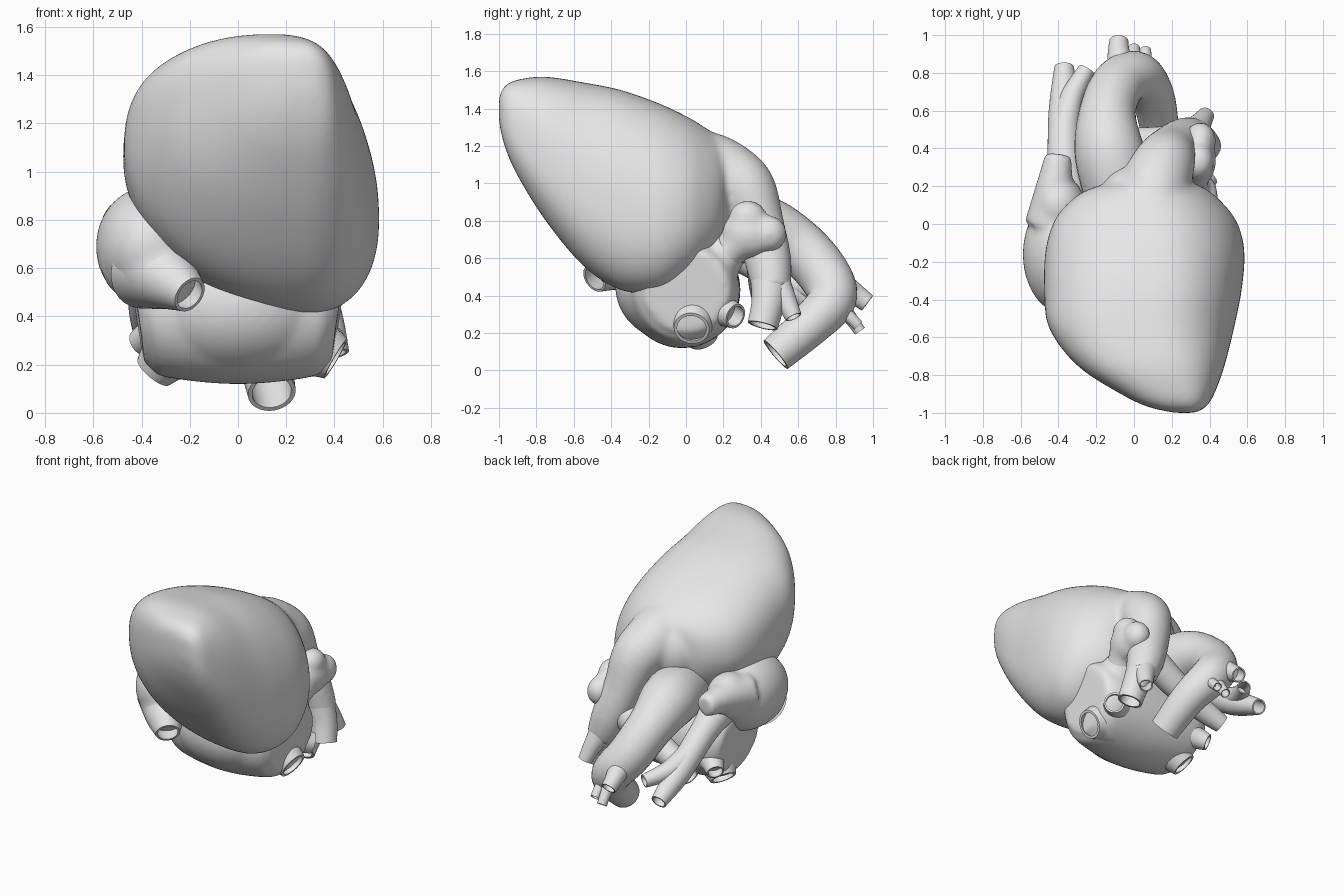
import bpy
import bmesh
import math
from mathutils import Vector, Matrix

cube = bpy.data.objects.get("Cube")
if cube:
    bpy.data.objects.remove(cube, do_unlink=True)

grey = bpy.data.materials.new("plain_grey")
grey.use_nodes = True
tone = (0.8, 0.8, 0.8, 1)
grey.diffuse_color = tone
grey.node_tree.nodes["Principled BSDF"].inputs["Base Color"].default_value = tone

SIDES = 32


def finish(name, bm):
    """Turn a bmesh into a smooth shaded object."""
    bmesh.ops.recalc_face_normals(bm, faces=bm.faces)
    mesh = bpy.data.meshes.new(name)
    bm.to_mesh(mesh)
    bm.free()
    mesh.materials.append(grey)
    obj = bpy.data.objects.new(name, mesh)
    bpy.context.collection.objects.link(obj)
    bpy.ops.object.select_all(action='DESELECT')
    obj.select_set(True)
    bpy.context.view_layer.objects.active = obj
    bpy.ops.object.shade_smooth_by_angle(angle=math.radians(45))
    return obj


def spline(keys, steps=6):
    """Smooth curve through tuples of any length."""
    out = []
    last = len(keys) - 1
    for i in range(last):
        a, b, c, d = (keys[min(max(i + k, 0), last)] for k in (-1, 0, 1, 2))
        for s in range(steps):
            t = s / steps
            out.append([q + t / 2 * (r - p + t * (2 * p - 5 * q + 4 * r - w
                        + t * (3 * q - p - 3 * r + w)))
                        for p, q, r, w in zip(a, b, c, d)])
    return out + [list(keys[-1])]


def skin(bm, rings):
    """Bridge rings of points and cap both ends."""
    loops = [[bm.verts.new(p) for p in ring] for ring in rings]
    for low, high in zip(loops, loops[1:]):
        for i in range(len(low)):
            j = (i + 1) % len(low)
            bm.faces.new((low[i], low[j], high[j], high[i]))
    bm.faces.new(loops[0])
    bm.faces.new(loops[-1])


def tube_rings(keys, bore=False):
    """Rings round a path of (x, y, z, radius), with a hollow open end."""
    path = spline(keys)
    pts = [Vector(p[:3]) for p in path]
    rings, frames = [], []
    side = None
    for i, p in enumerate(pts):
        way = (pts[min(i + 1, len(pts) - 1)] - pts[max(i - 1, 0)]).normalized()
        side = way.orthogonal() if side is None else side - way * side.dot(way)
        side.normalize()
        frames.append((p, side.copy(), way.cross(side), path[i][3]))
    if bore:
        frames += [(p, u, v, r * 0.82) for p, u, v, r in frames[:-8:-1]]
    for p, u, v, r in frames:
        turn = [math.tau * k / SIDES for k in range(SIDES)]
        rings.append([p + r * (u * math.cos(a) + v * math.sin(a)) for a in turn])
    return rings


def vessel(name, *branches):
    bm = bmesh.new()
    for keys in branches:
        skin(bm, tube_rings(keys, bore=True))
    return finish(name, bm)


def blob(name, lobes, shells):
    """Ellipsoids and skinned shells melted into one soft body."""
    bm = bmesh.new()
    for centre, size in lobes:
        bmesh.ops.create_uvsphere(
            bm, u_segments=32, v_segments=20, radius=1,
            matrix=Matrix.Translation(centre) @ Matrix.Diagonal((*size, 1)))
    for rings in shells:
        skin(bm, rings)
    obj = finish(name, bm)
    melt = obj.modifiers.new("melt", 'REMESH')
    melt.mode = 'VOXEL'
    melt.voxel_size = 0.016
    melt.use_smooth_shade = True
    soften = obj.modifiers.new("soften", 'SMOOTH')
    soften.factor = 0.5
    soften.iterations = 14
    return obj


def power(n, e):
    return math.copysign(abs(n) ** e, n)


# Ventricles: sections along y as (y, x min, x max, z min, z max)
sections = [
    (-1.0, 0.22, 0.32, 1.33, 1.46), (-0.97, 0.08, 0.38, 1.2, 1.52),
    (-0.9, -0.07, 0.425, 1.04, 1.555), (-0.75, -0.3, 0.48, 0.8, 1.57),
    (-0.55, -0.45, 0.53, 0.56, 1.54), (-0.35, -0.475, 0.57, 0.43, 1.5),
    (-0.15, -0.47, 0.585, 0.42, 1.43), (0.0, -0.43, 0.55, 0.5, 1.36),
    (0.1, -0.36, 0.48, 0.58, 1.3), (0.18, -0.25, 0.39, 0.67, 1.24),
    (0.23, -0.08, 0.28, 0.8, 1.18),
]
body = []
for y, x0, x1, z0, z1 in spline(sections, 5):
    ring = []
    fade = (y + 1) / 1.2
    for k in range(64):
        c, s = math.cos(math.tau * k / 64), math.sin(math.tau * k / 64)
        # The widest points sit off centre, which leans the section
        mid_x = x0 + (x1 - x0) * (0.56 if s > 0 else 0.72)
        mid_z = z0 + (z1 - z0) * (0.38 if c > 0 else 0.6)
        # Blunt at the apex, flatter on two corners towards the base
        if s > 0:
            e = 0.72 + 0.33 * fade if c > 0 else 0.8
        else:
            e = 0.87 if c > 0 else 0.78 + 0.42 * fade
        reach_x = x1 - mid_x if c > 0 else mid_x - x0
        reach_z = z1 - mid_z if s > 0 else mid_z - z0
        ring.append((mid_x + power(c, e) * reach_x, y, mid_z + power(s, e) * reach_z))
    body.append(ring)

# Pulmonary trunk grows smoothly out of the ventricles
trunk = [(0.1, -0.05, 1.1, 0.2), (0.1, 0.1, 1.08, 0.2), (0.12, 0.22, 1.04, 0.185),
         (0.16, 0.32, 0.96, 0.165), (0.2, 0.39, 0.78, 0.135),
         (0.27, 0.44, 0.58, 0.125), (0.33, 0.46, 0.42, 0.1)]
blob("ventricles_and_pulmonary_trunk", [((0.02, 0.17, 0.99), (0.19, 0.14, 0.2))],
     [body, tube_rings(trunk)])
vessel("left_pulmonary_artery",
       [(0.29, 0.45, 0.52, 0.11), (0.35, 0.44, 0.37, 0.09), (0.38, 0.41, 0.24, 0.082)],
       [(0.3, 0.46, 0.5, 0.09), (0.35, 0.53, 0.38, 0.06), (0.38, 0.575, 0.285, 0.045)])
vessel("right_pulmonary_artery",
       [(0.2, 0.42, 0.62, 0.1), (0.0, 0.42, 0.5, 0.09), (-0.2, 0.43, 0.4, 0.08),
        (-0.36, 0.46, 0.32, 0.06)])

# Left atrium: a wide barrel behind the ventricles
blob("left_atrium",
     [((0, -0.05, 0.45), (0.41, 0.33, 0.3))],
     [tube_rings([(-0.42, 0.0, 0.42, 0.22), (-0.32, 0.0, 0.43, 0.28),
                  (0, -0.02, 0.43, 0.312), (0.32, 0.0, 0.43, 0.28),
                  (0.42, 0.0, 0.42, 0.22)]),
      tube_rings([(0.15, 0.0, 0.45, 0.2), (0.24, 0.12, 0.55, 0.16),
                  (0.3, 0.25, 0.66, 0.1)])])

# Pulmonary veins on both sides of the left atrium
vessel("left_pulmonary_veins",
       [(0.22, 0.03, 0.3, 0.17), (0.34, 0.035, 0.26, 0.12), (0.405, 0.03, 0.225, 0.095)],
       [(0.18, 0.1, 0.38, 0.14), (0.32, 0.2, 0.32, 0.085), (0.39, 0.265, 0.29, 0.068)])
vessel("right_pulmonary_veins",
       [(-0.2, 0.03, 0.33, 0.17), (-0.29, 0.06, 0.24, 0.12), (-0.35, 0.09, 0.17, 0.085)],
       [(-0.2, 0.1, 0.38, 0.14), (-0.34, 0.2, 0.33, 0.08), (-0.41, 0.26, 0.29, 0.055)])

# Right atrium with its ear-shaped pouch
blob("right_atrium",
     [((-0.365, -0.16, 0.69), (0.225, 0.32, 0.25)),
      ((-0.4, 0.1, 0.76), (0.14, 0.16, 0.16))],
     [tube_rings([(-0.38, -0.2, 0.66, 0.21), (-0.31, -0.34, 0.58, 0.17),
                  (-0.25, -0.43, 0.52, 0.1)]),
      tube_rings([(-0.44, 0.0, 0.76, 0.14), (-0.42, 0.2, 0.79, 0.1),
                  (-0.4, 0.37, 0.79, 0.07)])])
vessel("lower_vena_cava",
       [(-0.36, -0.27, 0.61, 0.19), (-0.28, -0.4, 0.55, 0.13), (-0.2, -0.49, 0.49, 0.078)])
vessel("upper_vena_cava",
       [(-0.35, 0.08, 0.7, 0.13), (-0.37, 0.32, 0.6, 0.09),
        (-0.37, 0.6, 0.42, 0.082), (-0.37, 0.83, 0.29, 0.052)],
       [(-0.37, 0.5, 0.49, 0.08), (-0.33, 0.67, 0.435, 0.062), (-0.25, 0.82, 0.4, 0.044)])

# Left auricle: a lumpy flattened pouch
blob("left_auricle",
     [((0.335, 0.34, 0.73), (0.1, 0.15, 0.13)),
      ((0.34, 0.33, 0.82), (0.085, 0.1, 0.09)),
      ((0.35, 0.44, 0.73), (0.085, 0.1, 0.1)),
      ((0.32, 0.27, 0.67), (0.09, 0.09, 0.09))],
     [tube_rings([(0.26, 0.14, 0.55, 0.12), (0.29, 0.2, 0.61, 0.1),
                  (0.32, 0.3, 0.7, 0.09)])])

# Aorta: arch and three neck branches
vessel("aorta",
       [(-0.06, 0.12, 0.74, 0.19), (-0.13, 0.38, 0.76, 0.185), (-0.14, 0.59, 0.67, 0.15),
        (-0.08, 0.74, 0.51, 0.14), (0.02, 0.78, 0.38, 0.13),
        (0.1, 0.67, 0.25, 0.115), (0.14, 0.48, 0.085, 0.1)])
vessel("neck_arteries",
       [(-0.06, 0.78, 0.48, 0.09), (-0.08, 0.9, 0.41, 0.06), (-0.08, 0.97, 0.36, 0.05)],
       [(0.0, 0.8, 0.38, 0.05), (0.0, 0.88, 0.28, 0.036), (0.0, 0.93, 0.21, 0.032)],
       [(0.04, 0.78, 0.36, 0.05), (0.06, 0.87, 0.29, 0.034), (0.06, 0.92, 0.24, 0.03)])
